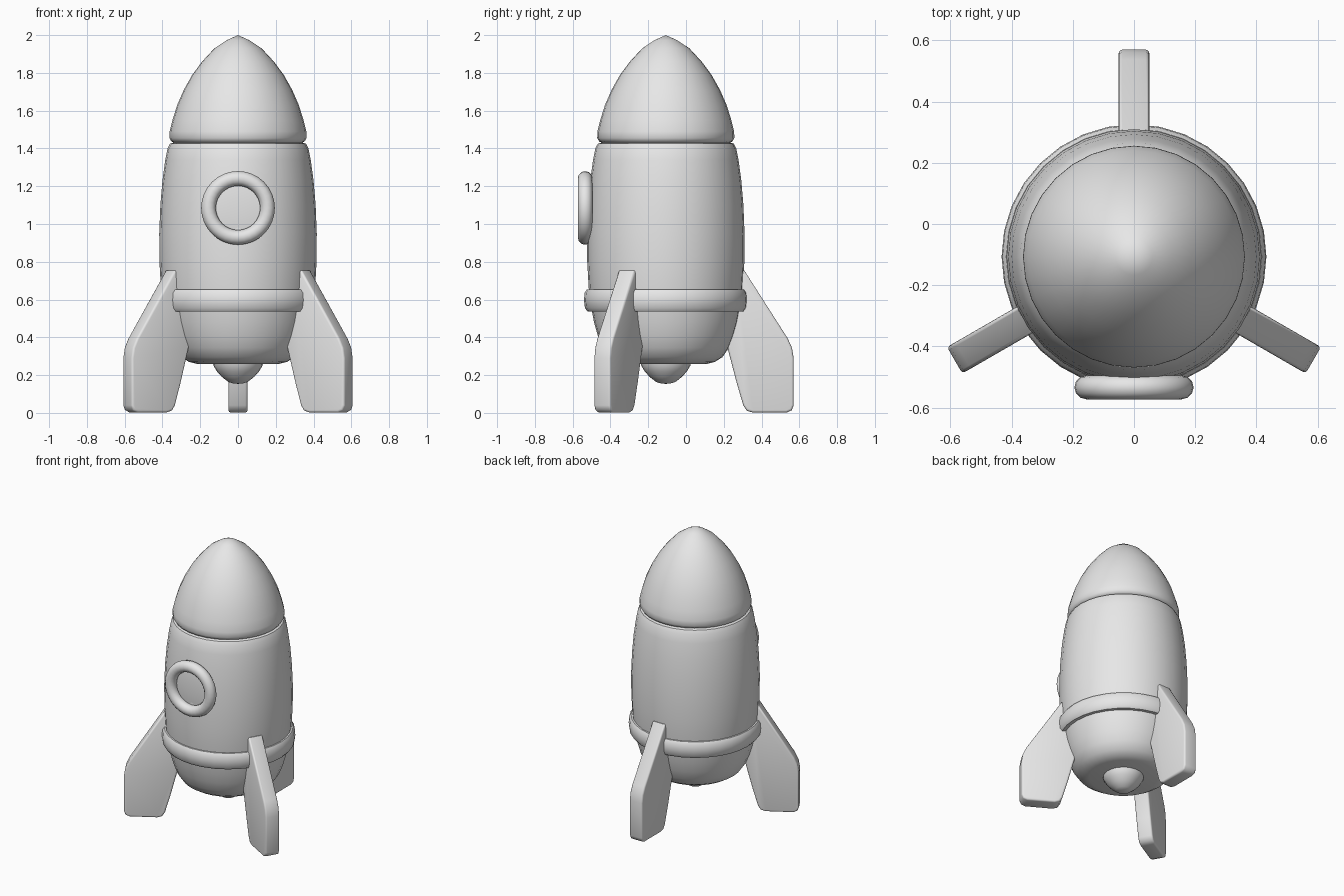
import bpy, bmesh, math
from mathutils import Matrix, Vector

cube = bpy.data.objects.get("Cube")
if cube:
    bpy.data.objects.remove(cube, do_unlink=True)

AXIS_Y = -0.107   # the hull axis sits forward of centre because of the back fin

grey = bpy.data.materials.new("light_grey")
grey.use_nodes = True
grey.diffuse_color = (0.8, 0.8, 0.8, 1)
grey.node_tree.nodes["Principled BSDF"].inputs["Base Color"].default_value = (0.8, 0.8, 0.8, 1)


def finish(name, bm, matrix, angle=40):
    """Turn a bmesh into a smooth-shaded object placed by matrix."""
    bmesh.ops.recalc_face_normals(bm, faces=bm.faces)
    mesh = bpy.data.meshes.new(name)
    bm.to_mesh(mesh)
    bm.free()
    mesh.materials.append(grey)
    obj = bpy.data.objects.new(name, mesh)
    bpy.context.collection.objects.link(obj)
    obj.matrix_world = matrix
    bpy.ops.object.select_all(action="DESELECT")
    obj.select_set(True)
    bpy.context.view_layer.objects.active = obj
    bpy.ops.object.shade_smooth_by_angle(angle=math.radians(angle))
    return obj


def lathe(name, profile, matrix, closed=False, steps=32):
    """Spin a (radius, height) profile around the local z axis."""
    bm = bmesh.new()
    verts = [bm.verts.new((r, 0, z)) for r, z in profile]
    edges = [bm.edges.new(pair) for pair in zip(verts, verts[1:])]
    if closed:
        edges.append(bm.edges.new((verts[-1], verts[0])))
    bmesh.ops.spin(bm, geom=verts + edges, cent=(0, 0, 0), axis=(0, 0, 1),
                   angle=math.tau, steps=steps)
    bmesh.ops.remove_doubles(bm, verts=bm.verts, dist=0.0005)
    return finish(name, bm, matrix)


def oval(radius, height, half_width, half_height, count=12):
    """Closed oval cross-section for rings."""
    return [(radius + half_width * math.cos(math.tau * i / count),
             height + half_height * math.sin(math.tau * i / count)) for i in range(count)]


hull_axis = Matrix.Translation((0, AXIS_Y, 0))

# Hull with rounded bottom and shoulder
lathe("hull", [(0, 0.26), (0.22, 0.26), (0.26, 0.27), (0.3, 0.295), (0.335, 0.345),
               (0.36, 0.41), (0.38, 0.48), (0.395, 0.56), (0.408, 0.66), (0.416, 0.8),
               (0.417, 0.95), (0.411, 1.1), (0.4, 1.23), (0.385, 1.34), (0.373, 1.4),
               (0.36, 1.425), (0.335, 1.433), (0, 1.433)], hull_axis)

# Nose cone with a rounded lower lip
lathe("nose_cone", [(0, 1.428), (0.33, 1.428), (0.352, 1.436), (0.363, 1.455),
                    (0.362, 1.49), (0.347, 1.55), (0.322, 1.63), (0.287, 1.71),
                    (0.242, 1.79), (0.19, 1.86), (0.125, 1.93), (0.06, 1.973), (0, 2)],
      hull_axis)

# Belt around the hull
lathe("belt", [(0.37, 0.54), (0.415, 0.538), (0.428, 0.555), (0.433, 0.595),
               (0.43, 0.635), (0.418, 0.653), (0.37, 0.652)], hull_axis, closed=True)

# Exhaust nozzle
lathe("nozzle", [(0.135, 0.28), (0.13, 0.25), (0.112, 0.22), (0.085, 0.19),
                 (0.05, 0.163), (0.022, 0.155), (0, 0.154)], hull_axis, steps=24)

# Porthole frame and glass, facing the front
porthole = Matrix.Translation((0, -0.534, 1.085)) @ Matrix.Rotation(math.pi / 2, 4, "X")
lathe("porthole_frame", oval(0.156, 0, 0.039, 0.039), porthole, closed=True)
lathe("porthole_glass", [(0.14, -0.016), (0.1, -0.011), (0.05, -0.008), (0, -0.007)], porthole)

# Three fins: outline in (radius, height), extruded to a slab
outline = [(0.3, 0.72), (0.37, 0.755), (0.415, 0.755), (0.645, 0.395), (0.668, 0.345),
           (0.677, 0.29), (0.677, 0.04), (0.667, 0.014), (0.64, 0.002), (0.46, 0.002),
           (0.428, 0.012), (0.41, 0.04), (0.375, 0.16), (0.328, 0.34), (0.29, 0.4)]
THICK = 0.1
for name, degrees in (("back_fin", 90), ("front_right_fin", 210), ("front_left_fin", 330)):
    bm = bmesh.new()
    face = bm.faces.new([bm.verts.new((r, -THICK / 2, z)) for r, z in outline])
    out = bmesh.ops.extrude_face_region(bm, geom=[face])
    moved = [v for v in out["geom"] if isinstance(v, bmesh.types.BMVert)]
    bmesh.ops.translate(bm, verts=moved, vec=Vector((0, THICK, 0)))
    bmesh.ops.recalc_face_normals(bm, faces=bm.faces)
    rims = [e for e in bm.edges if abs(e.verts[0].co.y - e.verts[1].co.y) < 0.001]
    bmesh.ops.bevel(bm, geom=rims, offset=0.012, segments=3, profile=0.5, affect="EDGES")
    finish(name, bm, hull_axis @ Matrix.Rotation(math.radians(degrees), 4, "Z"), 45)
